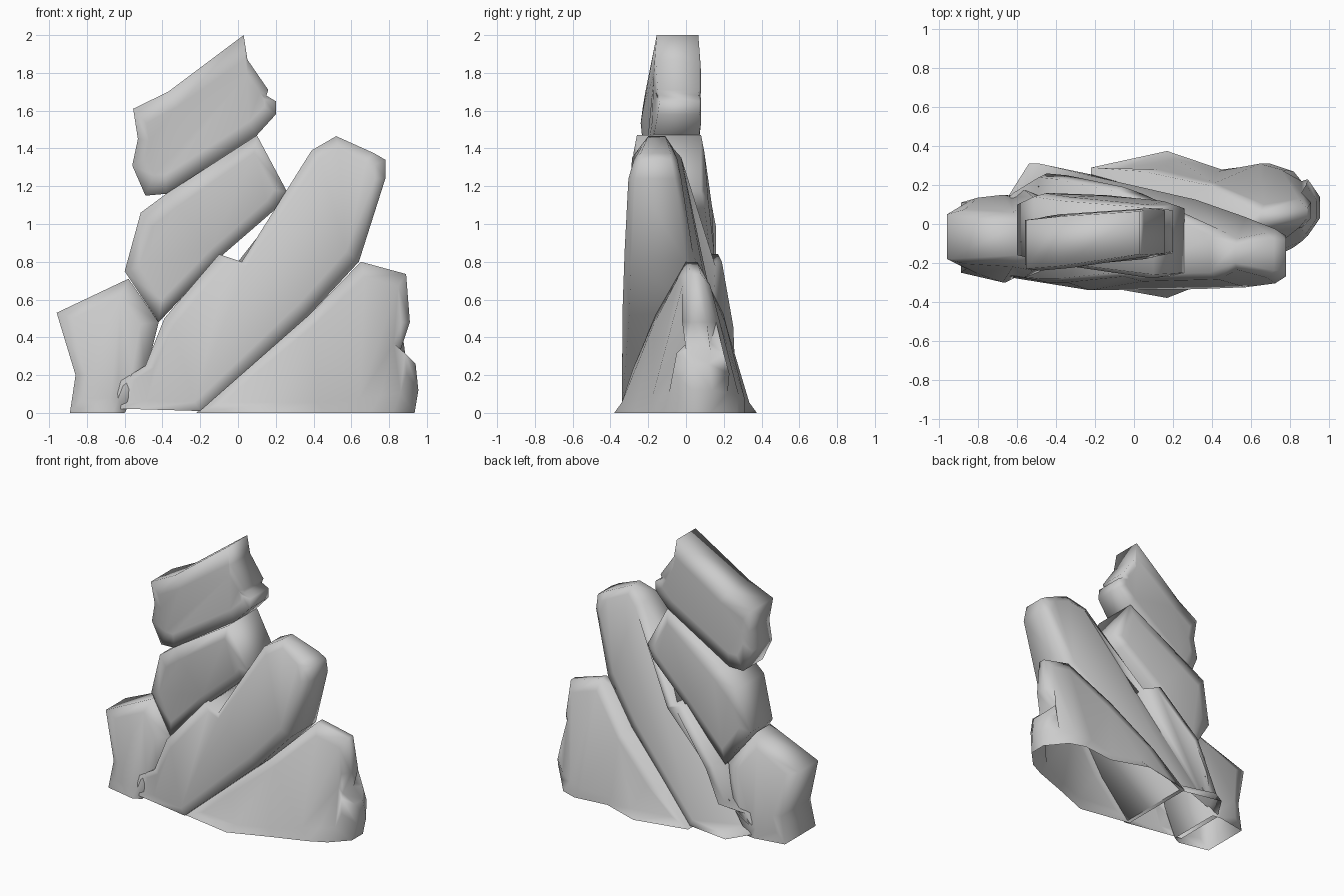
import bpy, bmesh, math
from mathutils import Vector


def rock(name, outline, spine, bulge, t=0.35):
    """Outline of (x, z, front y, back y[, own bulge]); both faces swell toward a spine."""
    a, b = Vector(spine[0]), Vector(spine[1])
    d = b - a
    bm = bmesh.new()
    rings = [[], [], [], []]     # inner front, rim front, rim back, inner back
    for x, z, yf, yb, *own in outline:
        p = Vector((x, z))
        s = own[0] if own else bulge
        k = min(1, max(0, (p - a).dot(d) / d.length_squared))
        q = p.lerp(a + d * k, t)
        for ring, co in zip(rings, ((q.x, yf - s, q.y), (x, yf, z),
                                    (x, yb, z), (q.x, yb + s, q.y))):
            ring.append(bm.verts.new(co))
    n = len(outline)
    for r0, r1 in zip(rings, rings[1:]):
        for i in range(n):
            j = (i + 1) % n
            bm.faces.new((r0[i], r0[j], r1[j], r1[i]))
    bm.faces.new(rings[0])
    bm.faces.new(rings[3])
    bmesh.ops.triangulate(bm, faces=[f for f in bm.faces if len(f.verts) > 4])
    bmesh.ops.recalc_face_normals(bm, faces=bm.faces)
    # rocks are open underneath
    under = [f for f in bm.faces if all(v.co.z < .025 for v in f.verts)]
    bmesh.ops.delete(bm, geom=under, context='FACES')
    me = bpy.data.meshes.new(name)
    bm.to_mesh(me)
    bm.free()
    ob = bpy.data.objects.new(name, me)
    bpy.context.collection.objects.link(ob)
    bpy.ops.object.select_all(action='DESELECT')
    ob.select_set(True)
    bpy.context.view_layer.objects.active = ob
    bpy.ops.object.shade_smooth_by_angle(angle=math.radians(100))


# Notched slab at the very top
rock("top_rock", [
    (.03, 2.0, -.155, .065), (.05, 1.87, -.16, .07), (.16, 1.71, -.15, .07),
    (.15, 1.68, -.14, .065), (.20, 1.65, -.14, .07), (.20, 1.58, -.15, .07),
    (.10, 1.47, -.17, .07), (-.38, 1.16, -.21, .04), (-.49, 1.15, -.20, .03),
    (-.56, 1.31, -.21, .02), (-.53, 1.45, -.22, .02), (-.555, 1.61, -.23, .02),
    (-.37, 1.70, -.215, .04)],
    ((-.38, 1.42), (.05, 1.68)), .01, .4)

# Block carrying the top slab
rock("upper_rock", [
    (.10, 1.47, -.26, .08), (.26, 1.17, -.25, .08), (.20, 1.08, -.24, .10),
    (-.10, .82, -.20, .13), (-.42, .48, -.19, .14), (-.60, .75, -.16, .10),
    (-.515, 1.06, -.18, .14), (-.38, 1.16, -.20, .12)],
    ((-.38, .82), (.06, 1.20)), .018)

# Long leaning slab in the middle
rock("main_rock", [
    (.52, 1.465, -.20, -.11), (.72, 1.375, -.24, -.08), (.78, 1.34, -.24, -.08),
    (.78, 1.24, -.27, -.06), (.64, .80, -.29, .0), (.38, .52, -.30, .09),
    (-.20, .01, -.34, .25, 0), (-.54, .02, -.29, .31, 0), (-.66, .02, -.27, .12, 0),
    (-.62, .17, -.27, .16, .01), (-.49, .25, -.28, .24, .02), (-.39, .50, -.28, .23, .02),
    (-.10, .84, -.25, .17, .02), (.02, .80, -.26, .12), (.39, 1.39, -.25, -.06)],
    ((-.32, .20), (.56, 1.24)), .035, .25)

# Broad rock low on the right, rounded at its outer end
rock("right_rock", [
    (.65, .80, .0, .06, .04), (.89, .735, .03, .08, .05), (.91, .48, .03, .11, .05),
    (.86, .33, .0, .13, .0), (.94, .26, .03, .12, .08), (.955, .12, .03, .14, .09),
    (.935, 0, .0, .13, .09), (.82, 0, -.12, .27, .01), (.70, 0, -.18, .31, 0),
    (.45, 0, -.27, .28, -.01), (.17, 0, -.38, .375, -.04), (-.22, 0, -.31, .29, -.01),
    (.05, .24, -.27, .27, .01), (.38, .52, -.16, .20, .01)],
    ((.35, .22), (.72, .48)), .01, .25)

# Stub low on the left
rock("left_rock", [
    (-.96, .53, -.18, .05), (-.58, .71, -.16, .0, .06), (-.42, .48, -.20, .10, .04),
    (-.49, .20, -.25, .15), (-.60, .0, -.27, .14, 0), (-.66, 0, -.30, .15, 0),
    (-.89, 0, -.25, .11, .01), (-.86, .20, -.23, .11)],
    ((-.70, .22), (-.70, .45)), .025)
